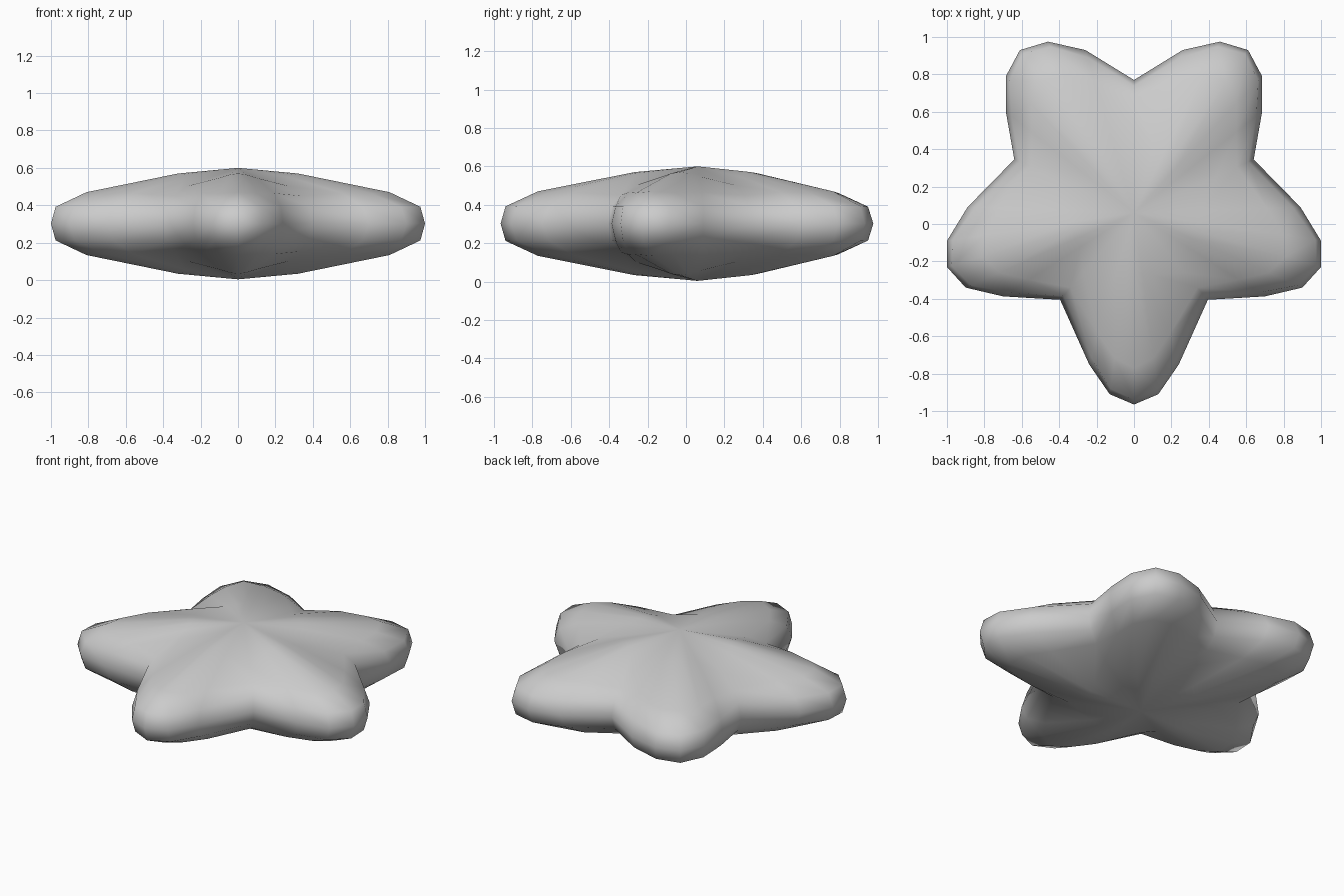
import bpy, bmesh

if "Cube" in bpy.data.objects:
    bpy.data.objects.remove(bpy.data.objects["Cube"])

CENTRE_Y, MID_Z = 0.06, 0.302

# Right half of the star outline, front tip round to the back notch
half = [(0, -0.965), (0.13, -0.91), (0.24, -0.75), (0.395, -0.405),
        (0.70, -0.387), (0.90, -0.34), (1.0, -0.23), (1.0, -0.09),
        (0.89, 0.09), (0.64, 0.345), (0.685, 0.60), (0.685, 0.79),
        (0.61, 0.93), (0.46, 0.975), (0.26, 0.93), (0, 0.77)]
outline = half + [(-x, y) for x, y in half[-2:0:-1]]

# Spoke profiles (fraction of radius, height above middle), by steps from an arm tip
profiles = [
    [(0.32, 0.268), (0.81, 0.168), (0.975, 0.09), (1, 0)],
    [(0.34, 0.262), (0.80, 0.160), (0.970, 0.088), (1, 0)],
    [(0.41, 0.245), (0.80, 0.163), (0.955, 0.088), (1, 0)],
    [(0.69, 0.200), (0.86, 0.148), (0.955, 0.09), (1, 0)],
]

bm = bmesh.new()


def ring(level, sign):
    verts = []
    for i, (x, y) in enumerate(outline):
        step = min(i % 6, 6 - i % 6)
        f, h = profiles[step][level]
        verts.append(bm.verts.new((x * f, CENTRE_Y + (y - CENTRE_Y) * f, MID_Z + sign * h)))
    return verts


# Puffy top and bottom share the rim ring
rim = ring(3, 1)
n = len(outline)
for sign in (1, -1):
    rings = [ring(k, sign) for k in range(3)] + [rim]
    pole = bm.verts.new((0, CENTRE_Y, MID_Z + sign * 0.298))
    for i in range(n):
        j = (i + 1) % n
        bm.faces.new((pole, rings[0][i], rings[0][j]))
        for a, b in zip(rings, rings[1:]):
            bm.faces.new((a[i], b[i], b[j], a[j]))

bmesh.ops.recalc_face_normals(bm, faces=bm.faces[:])
for face in bm.faces:
    face.smooth = True
mesh = bpy.data.meshes.new("puffy_star")
bm.to_mesh(mesh)
bm.free()
star = bpy.data.objects.new("puffy_star", mesh)
bpy.context.collection.objects.link(star)
